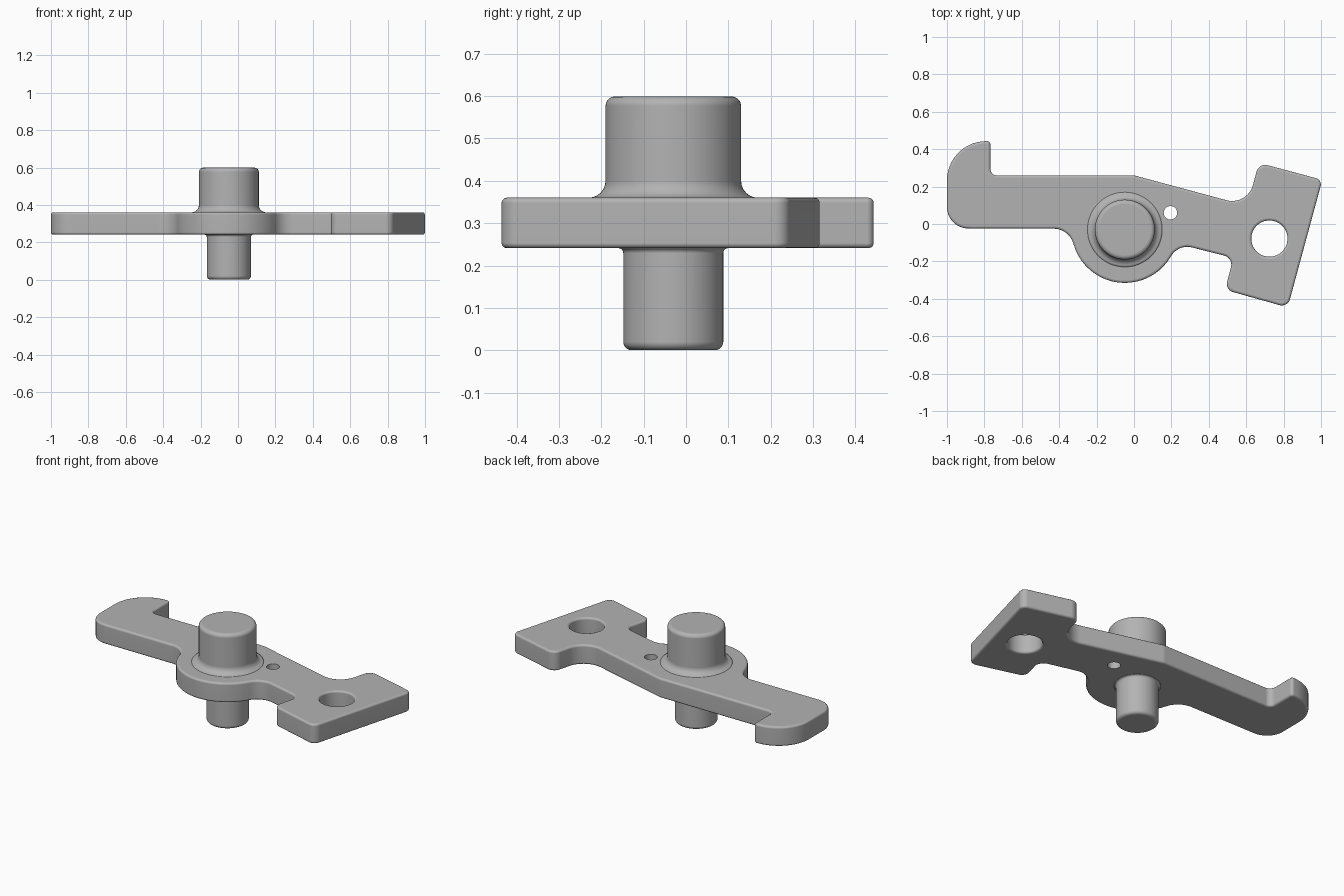
import bpy, bmesh, math
from mathutils import Vector

if "Cube" in bpy.data.objects:
    bpy.data.objects.remove(bpy.data.objects["Cube"])

steel = bpy.data.materials.new("plain grey")
steel.use_nodes = True
steel.diffuse_color = (0.45, 0.45, 0.45, 1)
steel.node_tree.nodes["Principled BSDF"].inputs["Base Color"].default_value = steel.diffuse_color

HUB = Vector((-0.049, -0.03))
BOTTOM, TOP, EDGE = 0.241, 0.36, 0.012


def arc(centre, r, start, end, step=7):
    """Points on an arc, angles in degrees."""
    n = max(2, math.ceil(abs(end - start) / step))
    angles = [math.radians(start + (end - start) * i / n) for i in range(n + 1)]
    return [Vector((centre[0] + r * math.cos(a), centre[1] + r * math.sin(a))) for a in angles]


def rounded(prev, corner, nxt, r):
    """Replace a corner by a tangent arc."""
    p = Vector(corner)
    a, b = (Vector(prev) - p).normalized(), (Vector(nxt) - p).normalized()
    half = a.angle(b) / 2
    centre = p + (a + b).normalized() * r / math.sin(half)
    t = r / math.tan(half)
    d0, d1 = p + a * t - centre, p + b * t - centre
    start = math.degrees(math.atan2(d0.y, d0.x))
    turn = math.degrees(math.atan2(d0.cross(d1), d0.dot(d1)))
    return arc(centre, r, start, start + turn)


def finish(bm, name):
    bmesh.ops.recalc_face_normals(bm, faces=bm.faces)
    mesh = bpy.data.meshes.new(name)
    bm.to_mesh(mesh)
    bm.free()
    mesh.materials.append(steel)
    ob = bpy.data.objects.new(name, mesh)
    bpy.context.collection.objects.link(ob)
    mod = ob.modifiers.new("even shading", 'WEIGHTED_NORMAL')
    mod.keep_sharp = True
    return ob


# Outline of the lever: hooked arm on the right, tilted head on the left
corners = [
    (0.31, -0.123, 0), (0.531, -0.182, 0.05), (0.487, -0.352, 0.045),
    (0.822, -0.446, 0.045), (1.007, 0.236, 0.035), (0.667, 0.327, 0.05),
    (0.607, 0.097, 0.115), (0, 0.26, 0.08), (-0.768, 0.26, 0.035),
    (-0.768, 0.443, 0.016), (-1, 0.443, 0.21), (-1, -0.024, 0.115),
    (-0.43, -0.024, 0),
]
outline = []
for before, c, after in zip(corners, corners[1:], corners[2:]):
    outline += rounded(before[:2], c[:2], after[:2], c[2])
# Round belly under the pivot, blended into both arms
outline += arc((-0.43, -0.135), 0.11, 90, 15.4)
outline += arc(HUB, 0.285, 195.4, 330.2)[1:]
outline += arc((0.285, -0.222), 0.1, 150.2, 75)[1:]


def lever_plate():
    bm = bmesh.new()
    loops = [(outline, EDGE),
             (arc((0.724, -0.078), 0.097, 360, 0)[:-1], EDGE),
             (arc((0.195, 0.06), 0.036, 360, 0, 12)[:-1], 0)]
    caps = {0: [], 1: []}
    for pts, bevel in loops:
        n = len(pts)
        inward = []
        for i, p in enumerate(pts):
            t = (p - pts[i - 1]).normalized() + (pts[(i + 1) % n] - p).normalized()
            inward.append(Vector((-t.y, t.x)).normalized())
        levels = []
        for k in range(4 if bevel else 1):
            a = math.radians(30 * k)
            levels.append((BOTTOM + bevel * (1 - math.sin(a)), bevel * (1 - math.cos(a))))
        levels.reverse()
        if bevel:
            levels = [(BOTTOM + bevel * (1 - math.cos(math.radians(30 * k))),
                       bevel * (1 - math.sin(math.radians(30 * k)))) for k in range(4)]
        levels += [(BOTTOM + TOP - z, d) for z, d in reversed(levels)]
        rings = [[bm.verts.new((*(p + m * d), z)) for p, m in zip(pts, inward)]
                 for z, d in levels]
        for low, high in zip(rings, rings[1:]):
            for i in range(n):
                j = (i + 1) % n
                bm.faces.new((low[i], low[j], high[j], high[i])).smooth = True
        for side, ring in ((0, rings[0]), (1, rings[-1])):
            caps[side] += [bm.edges.get((ring[i - 1], ring[i])) for i in range(n)]
            if not bevel:
                for e in caps[side][-n:]:
                    e.smooth = False
    # Flat faces with both holes left open
    for edges in caps.values():
        bmesh.ops.triangle_fill(bm, edges=edges, use_beauty=True, use_dissolve=False)
    return finish(bm, "lever_plate")


def lathe(name, profile, segments=64):
    """Solid of revolution about the pivot axis; profile is (radius, z)."""
    bm = bmesh.new()
    rings = [[bm.verts.new((*p, z)) for p in arc(HUB, r, 0, 360, 360 / segments)[:-1]]
             for r, z in profile]
    for a, b in zip(rings, rings[1:]):
        for i in range(segments):
            j = (i + 1) % segments
            bm.faces.new((a[i], a[j], b[j], b[i])).smooth = True
    bm.faces.new(rings[0])
    bm.faces.new(rings[-1])
    return finish(bm, name)


lever_plate()

# Upper boss: flared foot, straight wall, rounded rim
foot = arc((0.2, TOP + 0.04), 0.04, 270, 180, 15)
rim = arc((0.138, 0.577), 0.022, 0, 90, 18)
lathe("upper_boss", [(0.2, TOP - 0.01)] + [tuple(p) for p in foot + rim])

# Lower pin: rounded end, small flare under the plate
tip = arc((0.098, 0.02), 0.02, 270, 360, 18)
flare = arc((0.13, BOTTOM - 0.012), 0.012, 180, 90, 22)
lathe("lower_pin", [tuple(p) for p in tip + flare] + [(0.13, BOTTOM + 0.01)])
